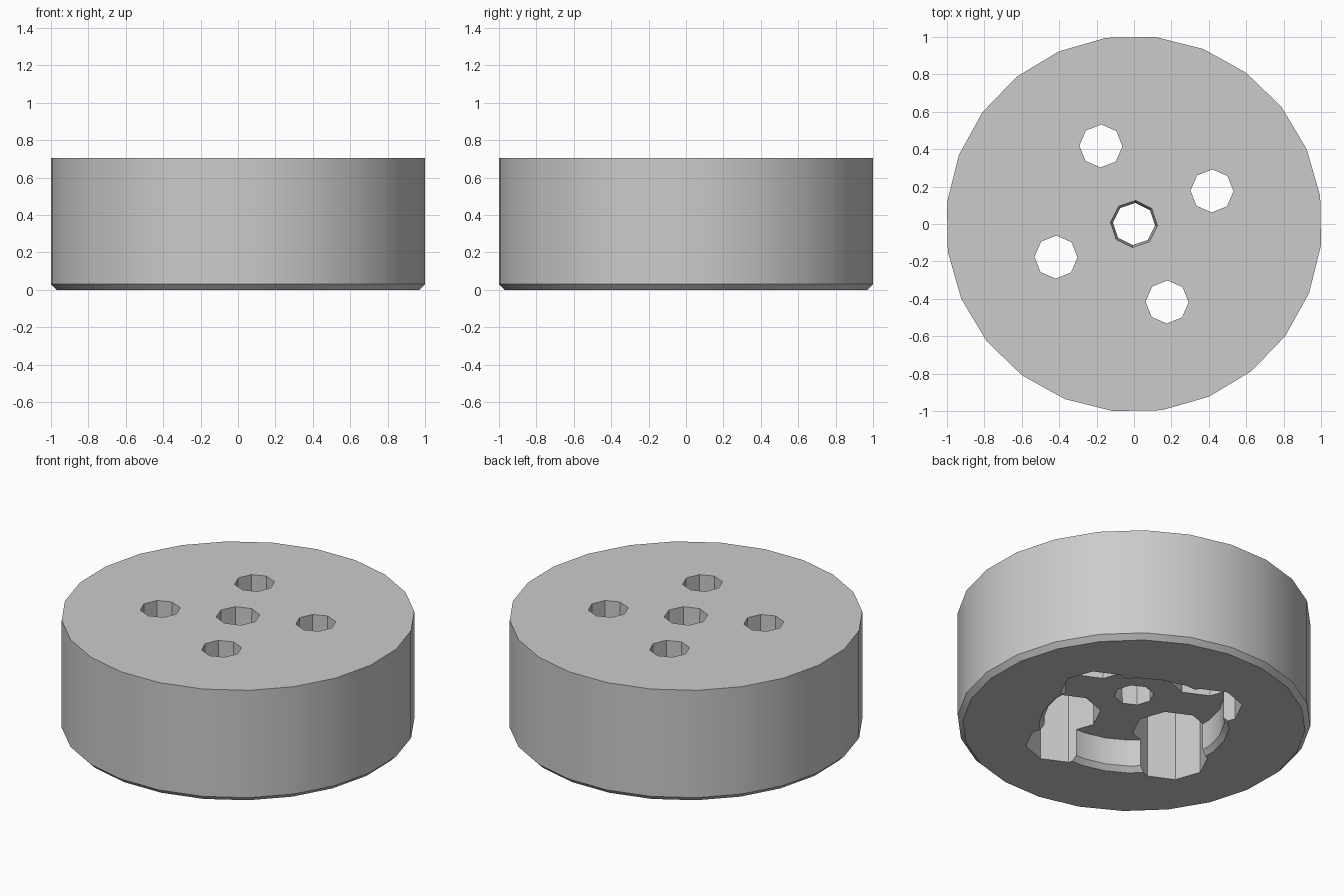
import bpy, bmesh
from math import sin, cos, radians

old = bpy.data.objects.get("Cube")
if old:
    bpy.data.objects.remove(old, do_unlink=True)

HEIGHT = 0.705
RADIUS = 1.0065

grey = bpy.data.materials.new("light_grey")
grey.use_nodes = True
colour = (0.6, 0.6, 0.6, 1)
grey.diffuse_color = colour
grey.node_tree.nodes["Principled BSDF"].inputs["Base Color"].default_value = colour


def turned(name, profile, sides, turn, centre=(0, 0)):
    """Closed solid from (radius, z) rings listed bottom to top."""
    bm = bmesh.new()
    rings = []
    for r, z in profile:
        angles = [radians(turn + 360 * i / sides) for i in range(sides)]
        rings.append([bm.verts.new((centre[0] + r * cos(a), centre[1] + r * sin(a), z))
                      for a in angles])
    bm.faces.new(rings[0][::-1])
    bm.faces.new(rings[-1])
    for low, high in zip(rings, rings[1:]):
        for i in range(sides):
            j = (i + 1) % sides
            bm.faces.new((low[i], low[j], high[j], high[i]))
    mesh = bpy.data.meshes.new(name)
    bm.to_mesh(mesh)
    bm.free()
    mesh.materials.append(grey)
    ob = bpy.data.objects.new(name, mesh)
    bpy.context.collection.objects.link(ob)
    return ob


# Round body with a small bevel around the bottom edge
body = turned("round_body", [(RADIUS - 0.03, 0), (RADIUS, 0.03), (RADIUS, HEIGHT)], 24, 8.5)

# Shallow round recess underneath, with a bevelled rim
cutters = [turned("recess_cutter", [(0.56, -0.02), (0.515, 0.03), (0.515, 0.2)], 24, 8.5)]

# Slightly tapered centre hole
cutters.append(turned("centre_hole_cutter", [(0.112, 0.1), (0.113, 0.2), (0.126, HEIGHT + 0.02)], 8, -4))

# Four bolt holes, each opening into a wider pocket below
for k in range(4):
    a = radians(23 + 90 * k)
    spot = (0.453 * cos(a), 0.453 * sin(a))
    cutters.append(turned("pocket_cutter", [(0.215, -0.1), (0.215, 0.5)], 8, -3, spot))
    cutters.append(turned("bolt_hole_cutter", [(0.115, 0.3), (0.115, HEIGHT + 0.1)], 8, -1, spot))

# Cut everything and remove the cutters
bpy.ops.object.select_all(action='DESELECT')
bpy.context.view_layer.objects.active = body
body.select_set(True)
for cutter in cutters:
    cutter.hide_render = True
    mod = body.modifiers.new("cut", 'BOOLEAN')
    mod.operation = 'DIFFERENCE'
    mod.solver = 'EXACT'
    mod.object = cutter
    bpy.ops.object.modifier_apply(modifier=mod.name)
    bpy.data.objects.remove(cutter, do_unlink=True)

bpy.ops.object.shade_smooth_by_angle(angle=radians(30))
